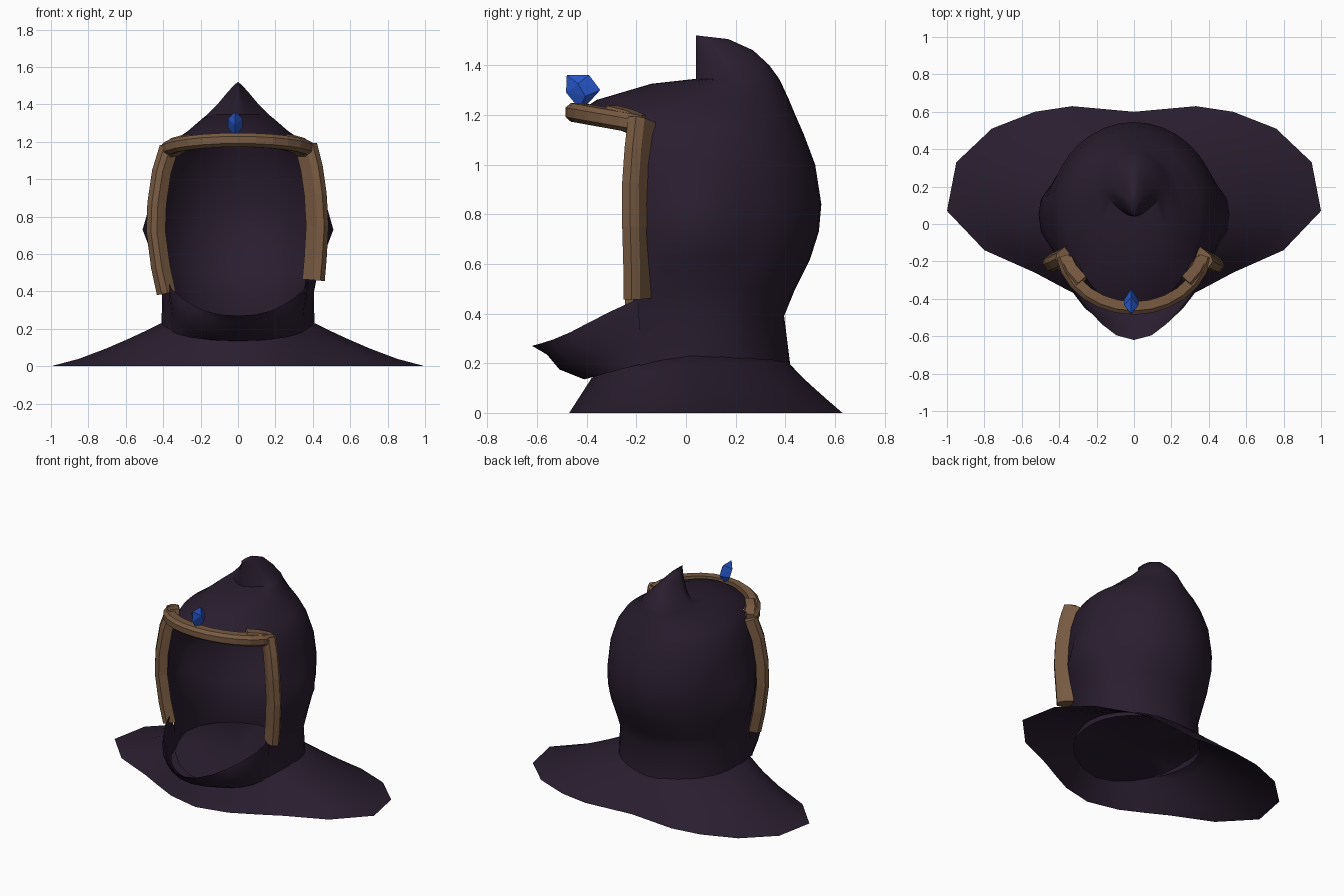
import bpy, bmesh, math
from mathutils import Vector

if "Cube" in bpy.data.objects:
    bpy.data.objects.remove(bpy.data.objects["Cube"])


def material(name, rgb):
    m = bpy.data.materials.new(name)
    m.diffuse_color = (*rgb, 1)
    m.use_nodes = True
    m.node_tree.nodes["Principled BSDF"].inputs["Base Color"].default_value = m.diffuse_color
    return m


CLOTH = material("dark purple cloth", (0.022, 0.0125, 0.028))
WOOD = material("brown trim", (0.19, 0.105, 0.055))
BLUE = material("blue gem", (0.022, 0.10, 0.62))


def build(name, verts, faces, mat, smooth=None):
    me = bpy.data.meshes.new(name)
    me.from_pydata([tuple(v) for v in verts], [], faces)
    bm = bmesh.new()
    bm.from_mesh(me)
    bmesh.ops.remove_doubles(bm, verts=bm.verts, dist=0.0005)
    bmesh.ops.recalc_face_normals(bm, faces=bm.faces)
    bm.to_mesh(me)
    bm.free()
    me.materials.append(mat)
    ob = bpy.data.objects.new(name, me)
    bpy.context.collection.objects.link(ob)
    if smooth:
        bpy.ops.object.select_all(action='DESELECT')
        bpy.context.view_layer.objects.active = ob
        ob.select_set(True)
        bpy.ops.object.shade_smooth_by_angle(angle=math.radians(smooth))
    return ob


def grid(rows, closed, keep=lambda r, c: True):
    """Join equal rows of points into quads."""
    n = len(rows[0])
    verts = [p for row in rows for p in row]
    faces = []
    for r in range(len(rows) - 1):
        for c in range(n if closed else n - 1):
            if keep(r, c):
                d = (c + 1) % n
                faces.append((r * n + c, r * n + d, (r + 1) * n + d, (r + 1) * n + c))
    return verts, faces


# hood: rings of (z, half width, front y, back y, centre y), face sector left open
RINGS = [(0.19, .41, -.42, .42, .05), (0.39, .405, -.46, .395, .05), (0.50, .425, -.48, .44, .05),
         (0.62, .445, -.49, .50, .05), (0.73, .455, -.49, .535, .05), (0.84, .455, -.49, .545, .05),
         (1.00, .44, -.48, .52, .05), (1.12, .405, -.46, .475, .05), (1.20, .35, -.45, .44, .05),
         (1.26, .265, -.36, .415, .05), (1.325, .19, -.14, .385, .12), (1.345, .165, .04, .375, .18),
         (1.40, .11, .04, .335, .17), (1.46, .06, .04, .27, .14), (1.505, .02, .04, .17, .10),
         (1.52, 0, .04, .04, .04)]
COLS = 36


def hood_point(ring, c):
    z, hw, yf, yb, cy = ring
    t = 2 * math.pi * c / COLS              # t = 0 faces the front
    s, k = math.sin(t), math.cos(t)
    # folded bulge over each ear
    bulge = 0.055 * math.exp(-((abs(s) - 1) / .05) ** 2 - ((z - .73) / .12) ** 2)
    x = (hw + bulge) * s
    if z > 1.33 and k > 0:                  # the peak has a sharp front ridge
        x *= 1 - .45 * k
    y = cy + (yf - cy) * k if k > 0 else cy - (yb - cy) * k
    return (x, y, z)


rows = [[hood_point(r, c) for c in range(COLS)] for r in RINGS]
side = COLS // 6
v, f = grid(rows, True, lambda r, c: r >= 8 or side <= c < COLS - side)
build("hood", v, f, CLOTH, 50)

# chin cowl: open scoop below the face
rim, inner, lip, base = [], [], [], []
for i in range(-6, 7):
    a = math.radians(90 * i / 6)
    s, k = math.sin(a), math.cos(a)
    point = 1 - .10 * (2 * s * k) ** 2      # slightly pointed front
    rim.append((.375 * s * point, -.19 - .43 * k * point, .46 - .19 * k))
    inner.append((.37 * s, -.19 - .37 * k, .40 - .165 * k))
    lip.append((.36 * s, -.18 - .33 * k, .29 - .115 * k))
    base.append((.36 * s, -.17 - .24 * k, .20 - .065 * k))
v, f = grid([rim, inner, lip, base], False)
build("chin_cowl", v, f, CLOTH, 50)

# shoulder cape: inner floor, neck ring, then spreading to a low outline on the ground
HALF = [(0, .60), (.33, .63), (.53, .60), (.76, .51), (.95, .33), (1, .07),
        (.80, -.14), (.53, -.26), (.38, -.34), (.22, -.42), (0, -.47)]
outline = HALF + [(-x, y) for x, y in HALF[-2:0:-1]]
n = len(outline)
rows = [[(0, 0, .21)] * n]
for t in (0, .15, .3, .5, .75, 1):
    row = []
    for i, (ox, oy) in enumerate(outline):
        a = 2 * math.pi * i / n
        nx, ny = .41 * math.sin(a), .02 + .40 * math.cos(a)
        top = .195 + .035 * abs(math.sin(a)) - (.055 * max(0, -math.cos(a)))
        row.append((nx + (ox - nx) * t, ny + (oy - ny) * t, top * (1 - t) ** (1 + .28 * ox * ox)))
    rows.append(row)
v, f = grid(rows, True)
f = [tuple(q) for q in f]
f = [q[1:] if v[q[0]] == v[q[1]] else q for q in f]   # floor fan as triangles
build("shoulder_cape", v, f, CLOTH, 35)


def trim(name, path, width, depth):
    """Sweep a chamfered bar along a path, its face pointing away from the head."""
    pts = [Vector(p) for p in path]
    rows = []
    for i, p in enumerate(pts):
        tan = (pts[min(i + 1, len(pts) - 1)] - pts[max(i - 1, 0)]).normalized()
        out = Vector((p.x, p.y - .1, 0))
        out = (out - tan * out.dot(tan)).normalized()
        across = tan.cross(out)
        rows.append([p + across * a * width + out * b * depth for a, b in
                     ((-.5, -.5), (-.5, .2), (-.25, .5), (.25, .5), (.5, .2), (.5, -.5))])
    v, f = grid(rows, True)
    m = len(v)
    f += [tuple(range(6)), tuple(range(m - 6, m))]
    return build(name, v, f, WOOD)


# wooden frame around the face: two posts and a curved brow bar
trim("left_post", [(-.39, -.20, .39), (-.42, -.205, .53), (-.445, -.21, .72),
                   (-.44, -.21, .87), (-.415, -.20, 1.04), (-.375, -.18, 1.17)], .085, .08)
trim("right_post", [(.41, -.205, .46), (.42, -.205, .58), (.43, -.21, .75),
                    (.42, -.21, .92), (.40, -.20, 1.06), (.37, -.185, 1.18)], .08, .105)
brow = []
for i in range(-6, 7):
    a = math.radians(80 * i / 6)
    k = math.cos(a)
    brow.append((.385 * math.sin(a), -.12 - .33 * k, 1.15 + .06 * k))
trim("brow_bar", brow, .075, .07)

# corner knots where the posts meet the brow
for s, name in ((-1, "left_knot"), (1, "right_knot")):
    trim(name, [(s * .36, -.20, 1.16), (s * .335, -.25, 1.18), (s * .28, -.31, 1.195)], .085, .08)

# faceted gem above the brow
loop = [(-.48, 1.36), (-.39, 1.36), (-.345, 1.30), (-.395, 1.245), (-.43, 1.225), (-.483, 1.29)]
gv = [(-.015, y, z) for y, z in loop]
for s in (-1, 1):
    gv += [(-.015 + s * .038, -.435, 1.325), (-.015 + s * .038, -.405, 1.275)]
gf = []
for b in (6, 8):
    near = [b, b, b + 1, b + 1, b + 1, b]
    for i in range(6):
        j = (i + 1) % 6
        gf.append((i, j, near[i]))
        if near[i] != near[j]:
            gf.append((j, near[j], near[i]))
build("gem", gv, gf, BLUE)
